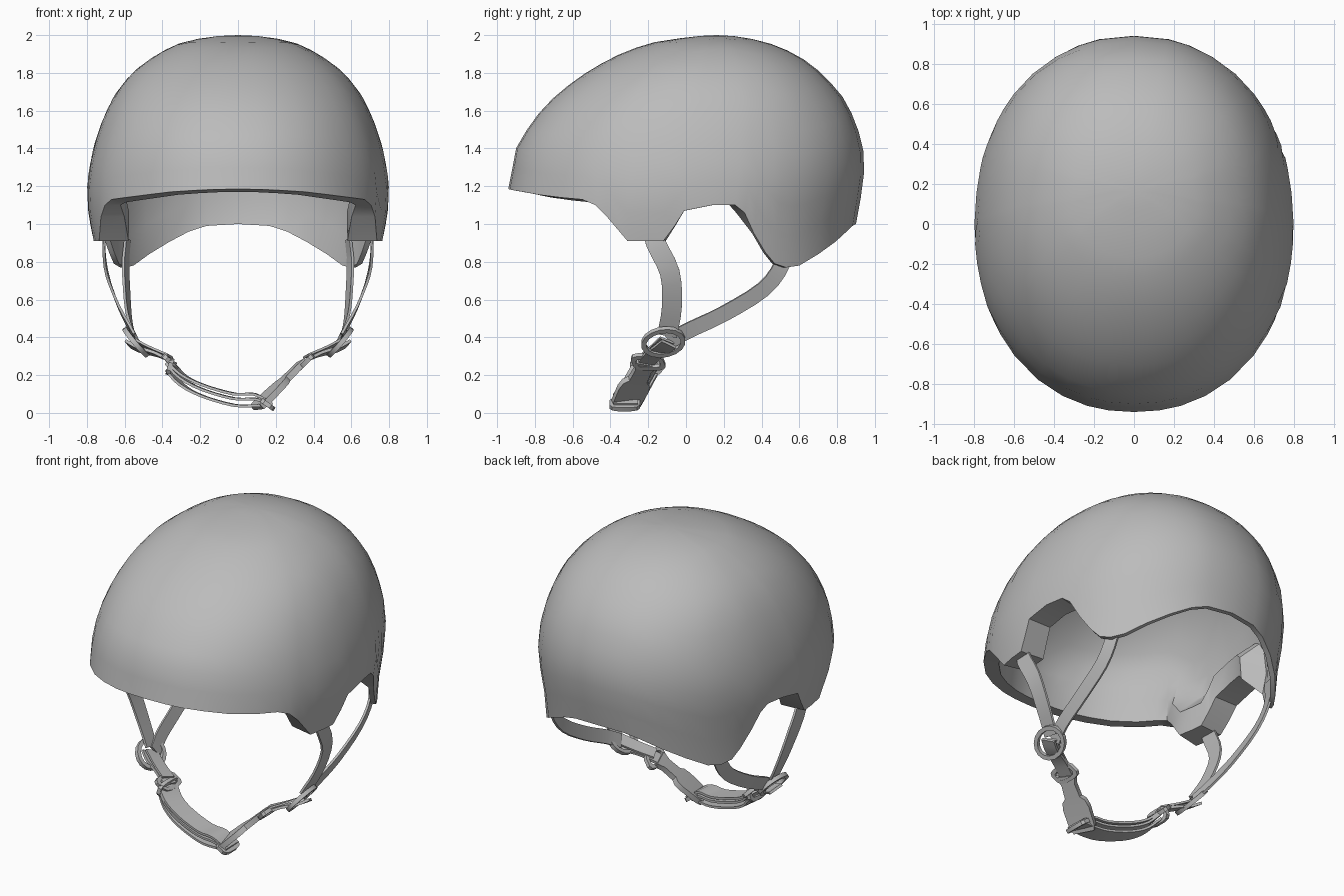
import bpy, bmesh, math
from mathutils import Vector

if "Cube" in bpy.data.objects:
    bpy.data.objects.remove(bpy.data.objects["Cube"])

grey = bpy.data.materials.new("grey")
grey.diffuse_color = (0.5, 0.5, 0.5, 1)
grey.use_nodes = True
grey.node_tree.nodes["Principled BSDF"].inputs["Base Color"].default_value = grey.diffuse_color


def finish(name, bm, angle=35):
    bmesh.ops.recalc_face_normals(bm, faces=bm.faces)
    me = bpy.data.meshes.new(name)
    bm.to_mesh(me)
    bm.free()
    ob = bpy.data.objects.new(name, me)
    bpy.context.collection.objects.link(ob)
    me.materials.append(grey)
    bpy.ops.object.select_all(action='DESELECT')
    ob.select_set(True)
    bpy.context.view_layer.objects.active = ob
    bpy.ops.object.shade_smooth_by_angle(angle=math.radians(angle))
    return ob


# Shell sections: height, front y, back y, half width
SECTIONS = [(2.0, .16, .16, 0), (1.99, .03, .29, .15), (1.96, -.18, .43, .3), (1.89, -.37, .595, .44),
            (1.8, -.53, .715, .56), (1.68, -.69, .825, .655), (1.55, -.81, .895, .718), (1.4, -.9, .94, .767),
            (1.26, -.925, .942, .793), (1.18, -.942, .935, .80), (1.05, -.94, .905, .792), (.9, -.93, .89, .765),
            (.77, -.92, .88, .76)]
POWER = 2 / 2.15  # sections slightly squarer than an ellipse


def bulge(q, p=POWER):
    return math.copysign(abs(q) ** p, q)


def section(z):
    s = math.sqrt(max(0, 2 - z))
    for a, b in zip(SECTIONS, SECTIONS[1:]):
        if z >= b[0] - 1e-6:
            sa, sb = math.sqrt(2 - a[0]), math.sqrt(2 - b[0])
            k = (s - sa) / (sb - sa)
            return [p + (q - p) * k for p, q in zip(a[1:], b[1:])]
    return SECTIONS[-1][1:]


# Lower edge of the shell seen from the side: y, z
RIM = [(-.94, 1.185), (-.933, 1.183), (-.91, 1.178), (-.86, 1.17), (-.78, 1.155), (-.66, 1.14), (-.55, 1.13),
       (-.48, 1.1), (-.42, 1.04), (-.31, .91), (-.21, .91), (-.12, .91), (-.06, .99), (-.01, 1.07), (.14, 1.1),
       (.26, 1.1), (.31, 1.06), (.36, .95), (.42, .85), (.47, .79), (.53, .77), (.6, .78), (.7, .84),
       (.79, .905), (.85, .96), (.882, .99), (.893, 1.0)]


def liner(co, rim_y, up):
    # up counts rows above the rim: thick blocks edge the ears, thick brow, thin back
    if -.43 < rim_y < .33 and up < 2:
        return (.13, .14)[up] if rim_y < -.4 else (.16, .19)[up]
    if rim_y > .33 and co.z < 1.15:
        return .03
    if rim_y < -.4 and co.z < 1.4:
        return .09
    return .06


def make_shell():
    cols = []
    for i, (y, z) in enumerate(RIM):
        f, b, w = section(z)
        ca = max(-1, min(1, bulge((y - (f + b) / 2) / ((b - f) / 2), 1 / POWER)))
        if i in (0, len(RIM) - 1):
            ca = -1 if i == 0 else 1
        cols.append((math.acos(ca), z, y))
    cols += [(-a, z, y) for a, z, y in cols[-2:0:-1]]
    bm = bmesh.new()
    rows = 14
    pole = bm.verts.new((0, .16, 2))
    grid = []
    for a, zr, y in cols:
        col = []
        for k in range(1, rows + 1):
            z = 2 - (2 - zr) * (k / rows) ** 2
            f, b, w = section(z)
            x = 0 if abs(math.sin(a)) < 1e-6 else w * bulge(math.sin(a))
            col.append(bm.verts.new((x, (f + b) / 2 + (b - f) / 2 * bulge(math.cos(a)), z)))
        grid.append(col)

    def skin(grid, pole):
        for p, q in zip(grid, grid[1:] + grid[:1]):
            bm.faces.new((pole, p[0], q[0]))
            for k in range(rows - 1):
                bm.faces.new((p[k], p[k + 1], q[k + 1], q[k]))
    skin(grid, pole)
    bmesh.ops.recalc_face_normals(bm, faces=bm.faces)
    bm.normal_update()
    # inner liner offset from the outer skin, joined along the rim
    inner = []
    for col, (a, zr, y) in zip(grid, cols):
        line = []
        for k, v in enumerate(col):
            n = v.normal.copy()
            if v.co.z < 1.3:
                n.z = 0
                n.normalize()
            p = v.co - n * liner(v.co, y, rows - 1 - k)
            if k == rows - 1 and y < -.5:
                p.z -= .015
            line.append(bm.verts.new(p))
        inner.append(line)
    skin(inner, bm.verts.new((0, .16, 1.94)))
    for i in range(len(grid)):
        j = (i + 1) % len(grid)
        bm.faces.new((grid[i][-1], grid[j][-1], inner[j][-1], inner[i][-1]))
    finish("helmet_shell", bm)


def smooth_path(pts, sub=3):
    pts = [Vector(p) for p in pts]
    ext = [2 * pts[0] - pts[1]] + pts + [2 * pts[-1] - pts[-2]]
    out = []
    for a, b, c, d in zip(ext, ext[1:], ext[2:], ext[3:]):
        for k in range(sub):
            t = k / sub
            out.append(.5 * (2 * b + (c - a) * t + (2 * a - 5 * b + 4 * c - d) * t * t
                             + (3 * b - a - 3 * c + d) * t ** 3))
    return out + [pts[-1]]


def ribbon(name, pts, widths, thick, hint=None, sub=3):
    # flat band along a path; hint is the facing direction, else away from the head
    path = smooth_path(pts, sub) if sub > 1 else [Vector(p) for p in pts]
    bm = bmesh.new()
    rings = []
    last = len(path) - 1
    for i, p in enumerate(path):
        t = (path[min(i + 1, last)] - path[max(i - 1, 0)]).normalized()
        n = Vector(hint) if hint else Vector((p.x, 0, p.z - .9))
        side = t.cross(n).normalized()
        n = side.cross(t).normalized()
        w = widths[i] if isinstance(widths, list) else widths
        rings.append([bm.verts.new(p + side * w / 2 * u + n * thick / 2 * v)
                      for u, v in ((-1, -1), (1, -1), (1, 1), (-1, 1))])
    for a, b in zip(rings, rings[1:]):
        for k in range(4):
            bm.faces.new((a[k], a[(k + 1) % 4], b[(k + 1) % 4], b[k]))
    bm.faces.new(rings[0])
    bm.faces.new(rings[-1])
    return finish(name, bm)


def ring(name, centre, u, v, ru, rv, tube, n=16, power=1.0):
    # closed loop with square section; power under 1 makes it boxier
    u, v, c = Vector(u).normalized(), Vector(v).normalized(), Vector(centre)
    w = u.cross(v).normalized()
    bm = bmesh.new()
    loops = []
    for i in range(n):
        a = 2 * math.pi * (i + .5) / n
        x, y = bulge(math.cos(a), power), bulge(math.sin(a), power)
        loops.append([bm.verts.new(c + u * x * (ru + d) + v * y * (rv + d) + w * e)
                      for d, e in ((-tube, -tube), (tube, -tube), (tube, tube), (-tube, tube))])
    for a, b in zip(loops, loops[1:] + loops[:1]):
        for k in range(4):
            bm.faces.new((a[k], a[(k + 1) % 4], b[(k + 1) % 4], b[k]))
    finish(name, bm)


make_shell()

# Side straps and the rings joining them
for s, tag in ((1, "right"), (-1, "left")):
    ribbon("front_strap_" + tag, [(s * .69, -.18, 1.0), (s * .71, -.16, .9), (s * .695, -.085, .74),
           (s * .63, -.075, .56), (s * .55, -.1, .41)], .105, .014, (s, 0, 0))
    ribbon("rear_strap_" + tag, [(s * .585, .53, .92), (s * .595, .51, .79), (s * .59, .41, .655),
           (s * .58, .2, .525), (s * .56, .02, .44), (s * .53, -.09, .38)], .085, .014, (s, .25, -.25))
    ring("strap_ring_" + tag, (s * .54, -.12, .375), (0, 1, .1), (s * .65, 0, .76), .105, .085, .013)
    ribbon("ring_link_" + tag, [(s * .58, -.09, .365), (s * .52, -.13, .335), (s * .43, -.17, .31),
           (s * .34, -.21, .265)], .09, .016)
    ribbon("ring_link_fold_" + tag, [(s * .55, -.1, .385), (s * .46, -.15, .34), (s * .36, -.2, .3)], .085, .012)
    ring("link_loop_" + tag, (s * .36, -.2, .27), (0, 1, 0), (s * .5, -.2, .5), .075, .045, .012, 12, .6)

# Chin strap in three layers
LAYERS = {"upper": (.1, .27), "middle": (.075, .25), "lower": (.04, .215)}
for tag, (low, high) in LAYERS.items():
    ribbon("chin_strap_" + tag, [(-.36, -.21, high), (-.29, -.25, low + (high - low) * .58),
           (-.18, -.28, low + .045), (-.02, -.305, low), (.09, -.32, low - .002), (.18, -.32, .045)], .13, .014)
ring("strap_slider", (-.36, -.21, .245), (0, 1, 0), (.3, 0, 1), .075, .035, .012, 12, .6)

# Side release buckle
END, TOP = Vector((.1, -.33, .03)), Vector((.34, -.21, .265))
STEPS = [(0, .13), (.1, .16), (.42, .17), (.55, .15), (.62, .1), (.85, .09), (1, .13)]
ribbon("buckle_body", [END.lerp(TOP, t) for t, w in STEPS], [w for t, w in STEPS], .034, sub=1)
ring("buckle_end_loop", (.155, -.325, .045), (0, 1, 0), (.7, 0, -.5), .07, .035, .012, 12, .6)
